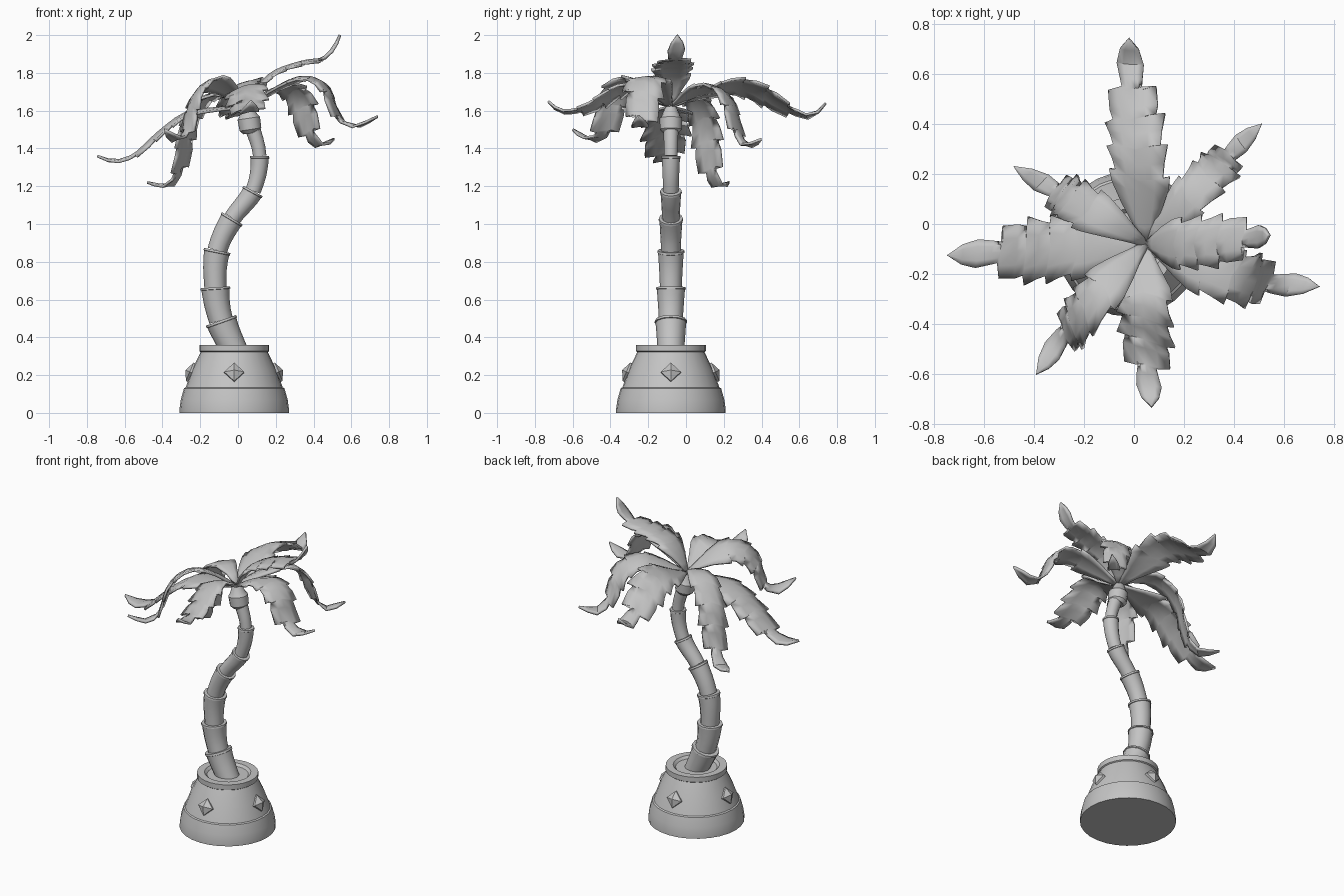
import bpy, bmesh
from math import pi, sin, cos, radians
from mathutils import Vector, Matrix

cube = bpy.data.objects.get("Cube")
if cube:
    bpy.data.objects.remove(cube)

GREY = (0.55, 0.55, 0.55, 1)
mat = bpy.data.materials.new("plain grey")
mat.use_nodes = True
mat.diffuse_color = GREY
mat.node_tree.nodes["Principled BSDF"].inputs["Base Color"].default_value = GREY


def make_object(name, bm, angle=35):
    bmesh.ops.remove_doubles(bm, verts=bm.verts, dist=1e-5)
    bmesh.ops.recalc_face_normals(bm, faces=bm.faces)
    mesh = bpy.data.meshes.new(name)
    bm.to_mesh(mesh)
    bm.free()
    mesh.materials.append(mat)
    obj = bpy.data.objects.new(name, mesh)
    bpy.context.collection.objects.link(obj)
    bpy.ops.object.select_all(action='DESELECT')
    obj.select_set(True)
    bpy.context.view_layer.objects.active = obj
    if angle:
        bpy.ops.object.shade_smooth_by_angle(angle=radians(angle))
    return obj


def skin(bm, rows, closed):
    """Join rows of points with quads."""
    rows = [[bm.verts.new(p) for p in row] for row in rows]
    for a, b in zip(rows, rows[1:]):
        n = len(a)
        for i in range(n if closed else n - 1):
            j = (i + 1) % n
            bm.faces.new((a[i], a[j], b[j], b[i]))
    return rows


def tube(name, rows, angle=35):
    """Closed skin with both ends capped."""
    bm = bmesh.new()
    rows = skin(bm, rows, True)
    bm.faces.new(rows[0])
    bm.faces.new(rows[-1])
    return make_object(name, bm, angle)


def lathe(name, profile, sides, matrix, angle=35):
    turns = [2 * pi * i / sides for i in range(sides)]
    return tube(name, [[matrix @ Vector((r * cos(a), r * sin(a), z)) for a in turns]
                       for r, z in profile], angle)


def spline(points, steps=12):
    """Smooth curve through the points."""
    p = [Vector(q) for q in points]
    p = [2 * p[0] - p[1]] + p + [2 * p[-1] - p[-2]]
    out = []
    for a, b, c, d in zip(p, p[1:], p[2:], p[3:]):
        for k in range(steps):
            t = k / steps
            out.append(b + (c - a) * t / 2 + (a - 2.5 * b + 2 * c - d / 2) * t * t
                       + (1.5 * b - a / 2 - 1.5 * c + d / 2) * t ** 3)
    return out + [p[-2]]


def along(path, t):
    """Point and tangent at a fraction of the path's length."""
    lengths = [(b - a).length for a, b in zip(path, path[1:])]
    left = max(0, min(t, 0.9999)) * sum(lengths)
    for a, b, length in zip(path, path[1:], lengths):
        if left <= length:
            break
        left -= length
    return a.lerp(b, left / length), (b - a).normalized()


# Planter with a shallow sunken top
POT = Vector((-0.02, -0.08, 0))
lathe("planter", [(0.29, 0), (0.29, 0.02), (0.283, 0.07), (0.266, 0.13), (0.257, 0.135),
                  (0.222, 0.23), (0.178, 0.322), (0.185, 0.327), (0.185, 0.36),
                  (0.14, 0.36), (0.125, 0.345)], 28, Matrix.Translation(POT))

# Four diamond studs round the planter
for i, side in enumerate(("left", "back", "right", "front")):
    m = (Matrix.Translation(POT) @ Matrix.Rotation(i * pi / 2, 4, 'Z')
         @ Matrix.Translation((0.23, 0, 0.215)) @ Matrix.Rotation(pi / 2 - 0.4, 4, 'Y'))
    lathe(side + "_stud", [(0.053, -0.03), (0.053, 0.006), (0.044, 0.01), (0.001, 0.03)], 4, m, 0)

# Trunk: stacked segments, each flaring to a collar
JOINTS = [(-0.005, 0.3), (-0.09, 0.49), (-0.12, 0.665), (-0.11, 0.86),
          (-0.03, 1.03), (0.08, 1.175), (0.115, 1.36), (0.07, 1.53)]
path = spline([(x, -0.08, z) for x, z in JOINTS], 6)
across = Vector((0, 1, 0))
for s in range(len(JOINTS) - 1):
    top = 0.083 - 0.0068 * s
    part = path[s * 6:s * 6 + 7]
    rows = []
    for t, r in ((0, 0.84), (0.25, 0.86), (0.5, 0.9), (0.75, 0.94), (0.93, 0.98), (0.94, 1.04), (1, 1.02)):
        p, tangent = along(part, t)
        out = tangent.cross(across)
        rows.append([p + top * r * (across * cos(a) + out * sin(a))
                     for a in [2 * pi * k / 12 for k in range(12)]])
    tube("trunk_segment_%d" % (s + 1), rows)

# Crown knob that the fronds grow from
lathe("crown_knob", [(0.04, -0.06), (0.058, -0.04), (0.06, 0.02), (0.048, 0.035), (0.03, 0.08)],
      12, Matrix.Translation((0.06, -0.08, 1.54)) @ Matrix.Rotation(-0.15, 4, 'Y'))

# Half-width along a frond: saw teeth, a neck, then a pointed leaflet
OUTLINE = [(0, 0.12), (0.08, 0.36), (0.16, 0.66), (0.24, 0.92), (0.3, 1.0), (0.305, 0.78),
           (0.37, 0.88), (0.44, 1.05), (0.445, 0.8), (0.51, 0.9), (0.58, 1.05), (0.585, 0.74),
           (0.64, 0.82), (0.74, 0.8), (0.745, 0.32), (0.79, 0.36), (0.86, 0.43),
           (0.93, 0.3), (1, 0.01)]
ROOT = Vector((0.05, -0.08, 1.62))


def frond(name, tip, width, profile, bow=0, roll=0):
    """Profile gives heights along the way to the tip; bow bends it sideways, roll tilts the blade."""
    tip = Vector(tip)
    flat = Vector((tip.x - ROOT.x, tip.y - ROOT.y, 0))
    side = Vector((-flat.y, flat.x, 0)).normalized()
    points = [ROOT]
    for f, z in profile:
        p = ROOT + flat * f + side * bow * sin(pi * f)
        points.append(Vector((p.x, p.y, z)))
    path = spline(points + [tip])
    rows = []
    for t, w in OUTLINE:
        row = []
        for u in (-1, -0.5, 0, 0.5, 1):
            # teeth sweep toward the tip and the blade arches down from its midrib
            sweep = 0.05 * abs(u) * w * (1 - t)
            stagger = 0.025 * u * sin(pi * t)
            p, tangent = along(path, t + sweep + stagger)
            turn = Matrix.Rotation(radians(roll) * sin(pi * t), 3, tangent)
            wide = turn @ side
            up = tangent.cross(wide)
            row.append(p + wide * u * w * width - up * 0.14 * width * w * abs(u) ** 1.3)
        rows.append(row)
    bm = bmesh.new()
    skin(bm, rows, False)
    obj = make_object(name, bm)
    mod = obj.modifiers.new("thickness", 'SOLIDIFY')
    mod.thickness = 0.014
    mod.offset = 0


frond("back_frond", (-0.02, 0.74, 1.64), 0.125,
      [(0.2, 1.69), (0.4, 1.74), (0.57, 1.71), (0.75, 1.62), (0.9, 1.575)], 0.01, -24)
frond("back_left_frond", (0.51, 0.4, 1.45), 0.09,
      [(0.2, 1.69), (0.45, 1.73), (0.63, 1.66), (0.72, 1.5), (0.82, 1.42)], 0.01, -18)
frond("left_raised_frond", (0.54, -0.045, 2.0), 0.105,
      [(0.12, 1.73), (0.3, 1.81), (0.6, 1.86), (0.8, 1.875), (0.92, 1.93)], -0.01)
frond("left_frond", (0.74, -0.25, 1.57), 0.11,
      [(0.25, 1.73), (0.45, 1.78), (0.62, 1.73), (0.7, 1.58), (0.82, 1.52)], -0.045)
frond("front_frond", (0.07, -0.73, 1.65), 0.115,
      [(0.2, 1.68), (0.35, 1.73), (0.5, 1.69), (0.68, 1.62), (0.88, 1.6)], -0.02, 20)
frond("front_right_frond", (-0.39, -0.6, 1.5), 0.1,
      [(0.25, 1.73), (0.45, 1.75), (0.62, 1.66), (0.7, 1.5), (0.82, 1.45)], -0.025, 30)
frond("right_frond", (-0.745, -0.125, 1.36), 0.13,
      [(0.25, 1.61), (0.42, 1.585), (0.6, 1.48), (0.75, 1.37), (0.88, 1.335)])
frond("back_right_frond", (-0.48, 0.23, 1.22), 0.095,
      [(0.2, 1.69), (0.42, 1.67), (0.6, 1.53), (0.67, 1.33), (0.77, 1.21)])
